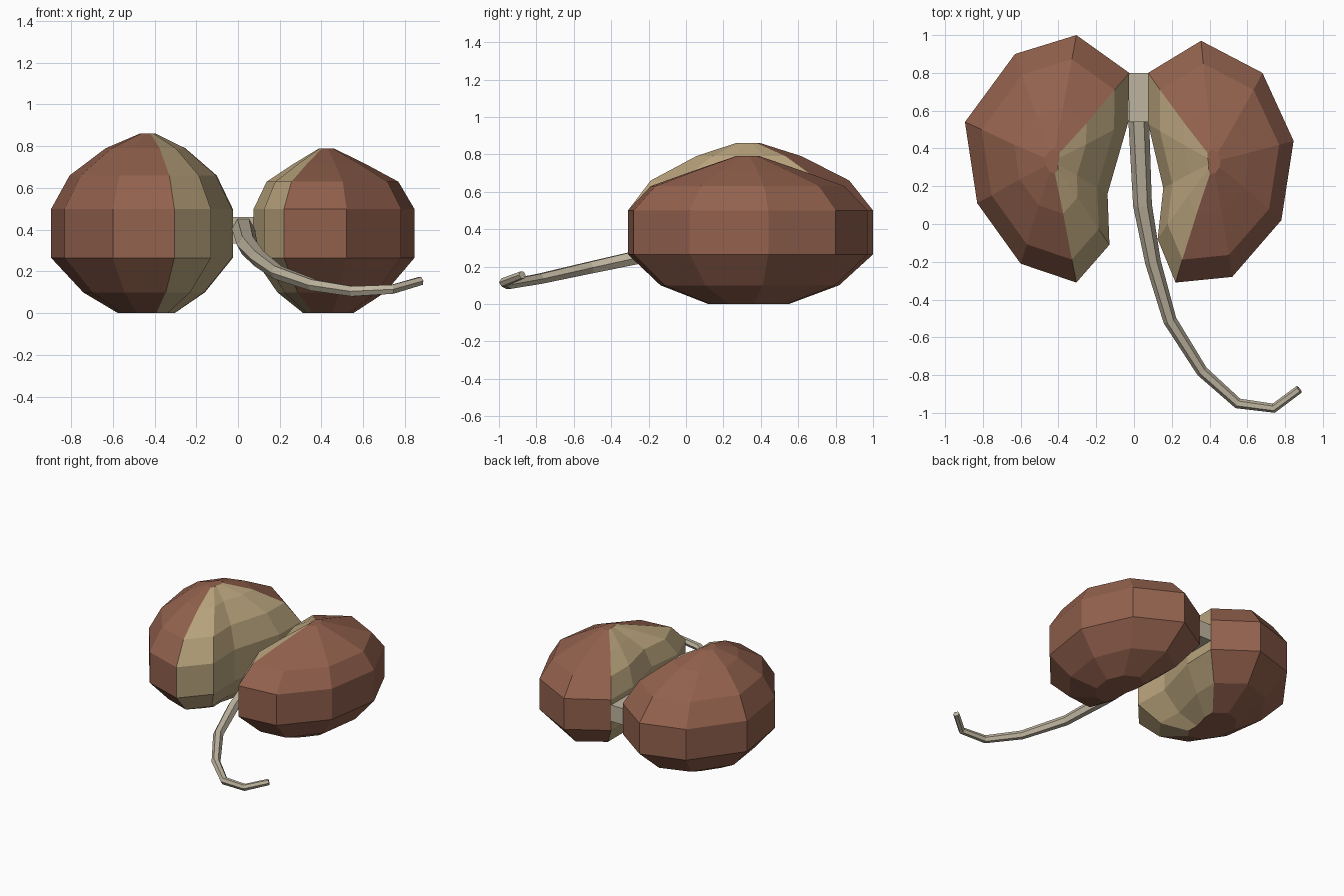
import bpy, bmesh, math
from mathutils import Vector

if "Cube" in bpy.data.objects:
    bpy.data.objects.remove(bpy.data.objects["Cube"])


def material(name, rgb):
    m = bpy.data.materials.new(name)
    m.diffuse_color = (*rgb, 1)
    m.use_nodes = True
    m.node_tree.nodes["Principled BSDF"].inputs["Base Color"].default_value = m.diffuse_color
    return m


SKIN = material("brown_skin", (0.29, 0.12, 0.075))
FLESH = material("tan_flesh", (0.50, 0.38, 0.21))
SHOOT = material("pale_shoot", (0.52, 0.46, 0.35))


def loft(name, rings, mats, pick=lambda i: 0):
    """Bridge equal-sized closed rings, cap both ends."""
    bm = bmesh.new()
    loops = [[bm.verts.new(p) for p in r] for r in rings]
    n = len(rings[0])
    for a, b in zip(loops, loops[1:]):
        for i in range(n):
            j = (i + 1) % n
            bm.faces.new((a[i], a[j], b[j], b[i])).material_index = pick(i)
    bm.faces.new(loops[0][::-1])
    bm.faces.new(loops[-1])
    bmesh.ops.recalc_face_normals(bm, faces=bm.faces)
    me = bpy.data.meshes.new(name)
    bm.to_mesh(me)
    bm.free()
    for m in mats:
        me.materials.append(m)
    ob = bpy.data.objects.new(name, me)
    bpy.context.collection.objects.link(ob)
    return ob


def seed_half(name, outline, centre, levels):
    # the outline shrinks towards the centre on each level;
    # sides 6 to 9 are the cut inner face
    cx, cy = centre
    rings = [[(cx + (x - cx) * sx, cy + (y - cy) * sy, z) for x, y in outline]
             for z, sx, sy in levels]
    return loft(name, rings, [SKIN, FLESH], lambda i: int(i >= 6))


# Two seed halves: outlines start at the back hinge and run round the outside
left = [(-0.025, 0.80), (-0.305, 1.0), (-0.63, 0.90), (-0.895, 0.54), (-0.83, 0.11),
        (-0.60, -0.21), (-0.305, -0.31), (-0.13, -0.11), (-0.14, 0.16), (-0.03, 0.54)]
right = [(0.075, 0.80), (0.355, 0.97), (0.68, 0.80), (0.845, 0.44), (0.78, 0.02),
         (0.52, -0.28), (0.22, -0.31), (0.125, -0.08), (0.155, 0.19), (0.075, 0.53)]
base = [(0, 0.31, 0.33), (0.10, 0.67, 0.73), (0.265, 1, 1), (0.50, 1, 1)]
seed_half("left_seed_half", left, (-0.43, 0.33),
          base + [(0.66, 0.81, 0.81), (0.79, 0.44, 0.43), (0.86, 0.09, 0.1)])
seed_half("right_seed_half", right, (0.42, 0.33),
          base + [(0.63, 0.82, 0.81), (0.715, 0.45, 0.44), (0.79, 0.09, 0.1)])

# Hinge block joining the halves at the back
loft("hinge", [[(-0.027, y, 0.335), (0.077, y, 0.335), (0.077, y, 0.46), (-0.027, y, 0.46)]
               for y in (0.54, 0.80)], [SHOOT])

# Curved root: tapered six-sided tube along a path
path = [Vector(p) for p in [
    (0.025, 0.55, 0.405), (0.045, 0.10, 0.325), (0.10, -0.20, 0.262), (0.19, -0.51, 0.195),
    (0.36, -0.78, 0.135), (0.55, -0.95, 0.105), (0.74, -0.975, 0.115), (0.875, -0.875, 0.155)]]
radii = [0.055, 0.05, 0.042, 0.036, 0.031, 0.028, 0.025, 0.022]
rings = []
for k, (p, r) in enumerate(zip(path, radii)):
    t = (path[min(k + 1, len(path) - 1)] - path[max(k - 1, 0)]).normalized()
    side = t.cross(Vector((0, 0, 1))).normalized()
    up = side.cross(t)
    rings.append([p + r * (side * math.cos(a) + up * math.sin(a))
                  for a in (math.tau * i / 6 for i in range(6))])
loft("root", rings, [SHOOT])
